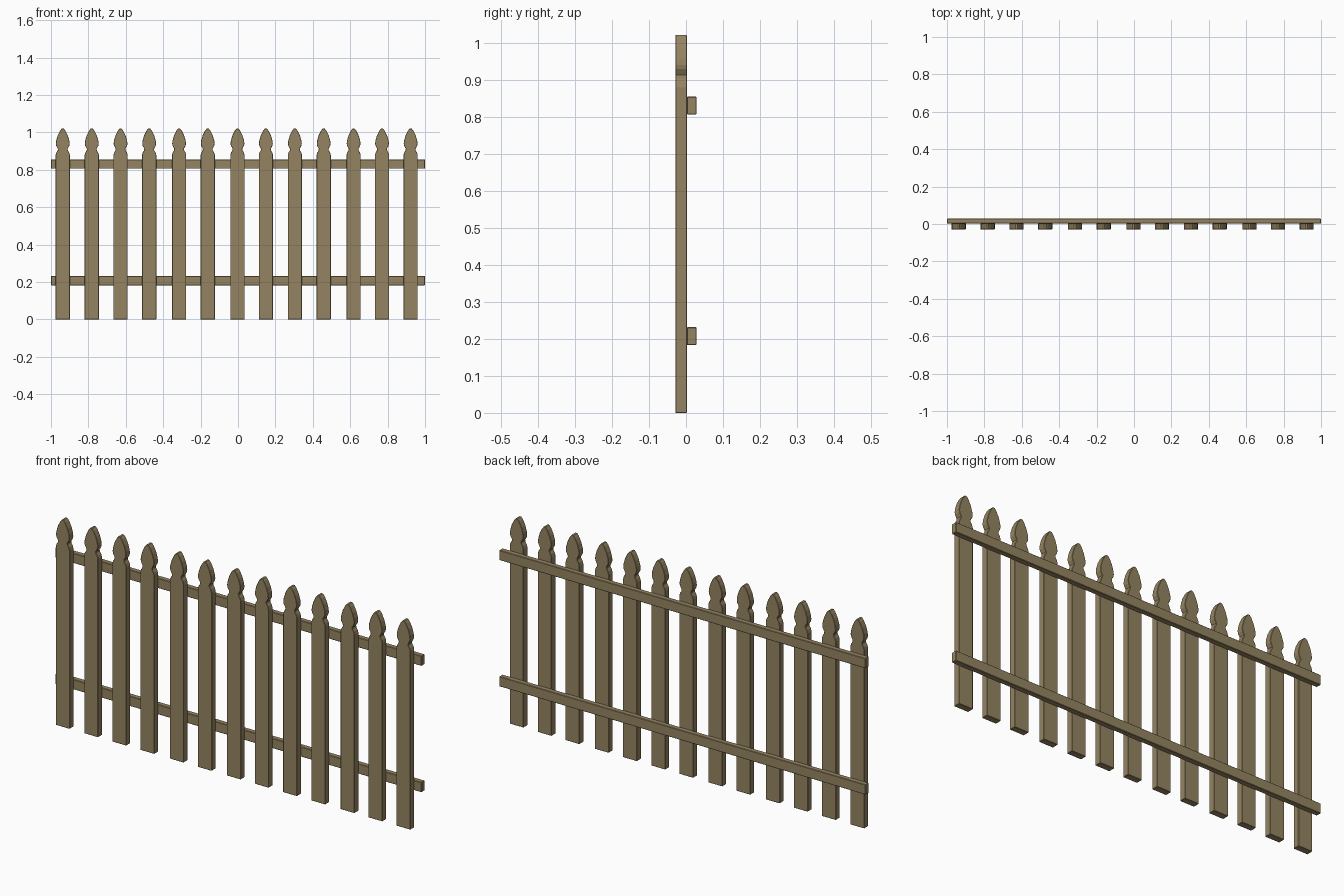
import bpy, bmesh

if "Cube" in bpy.data.objects:
    bpy.data.objects.remove(bpy.data.objects["Cube"])

wood = bpy.data.materials.new("weathered wood")
wood.diffuse_color = (0.30, 0.23, 0.12, 1)
wood.use_nodes = True
wood.node_tree.nodes["Principled BSDF"].inputs["Base Color"].default_value = wood.diffuse_color


def finish(name, bm, bevel):
    """Turn a bmesh into a named wooden object with softened edges."""
    bmesh.ops.recalc_face_normals(bm, faces=bm.faces)
    mesh = bpy.data.meshes.new(name)
    bm.to_mesh(mesh)
    bm.free()
    mesh.materials.append(wood)
    obj = bpy.data.objects.new(name, mesh)
    bpy.context.collection.objects.link(obj)
    mod = obj.modifiers.new("edge bevel", 'BEVEL')
    mod.width = bevel
    mod.segments = 1
    mod.limit_method = 'ANGLE'
    mod.angle_limit = 1.2
    return obj


# Right half of the gothic picket outline: (half width, height)
HALF = [(0.038, 0), (0.038, 0.880), (0.034, 0.893), (0.027, 0.904),
        (0.026, 0.913), (0.035, 0.929), (0.037, 0.940), (0.035, 0.957),
        (0.027, 0.984), (0.014, 1.010), (0.005, 1.021)]
OUTLINE = HALF + [(-x, z) for x, z in reversed(HALF)]


def picket(name, cx):
    bm = bmesh.new()
    front = bm.faces.new([bm.verts.new((cx + x, -0.029, z)) for x, z in OUTLINE])
    ext = bmesh.ops.extrude_face_region(bm, geom=[front], use_keep_orig=True)
    moved = [v for v in ext["geom"] if isinstance(v, bmesh.types.BMVert)]
    bmesh.ops.translate(bm, verts=moved, vec=(0, 0.032, 0))
    return finish(name, bm, 0.0015)


def rail(name, z0, z1):
    bm = bmesh.new()
    bmesh.ops.create_cube(bm, size=1)
    for v in bm.verts:
        v.co = (v.co.x * 2, 0.0155 + v.co.y * 0.026, (z0 + z1) / 2 + v.co.z * (z1 - z0))
    return finish(name, bm, 0.002)


# Slightly uneven row of pickets
CENTRES = [-0.937, -0.782, -0.628, -0.475, -0.315, -0.162, -0.003,
           0.149, 0.304, 0.458, 0.618, 0.770, 0.923]
for i, cx in enumerate(CENTRES):
    picket(f"picket_{i + 1}", cx)

# Two rails behind the pickets
rail("lower_rail", 0.183, 0.232)
rail("upper_rail", 0.806, 0.855)
